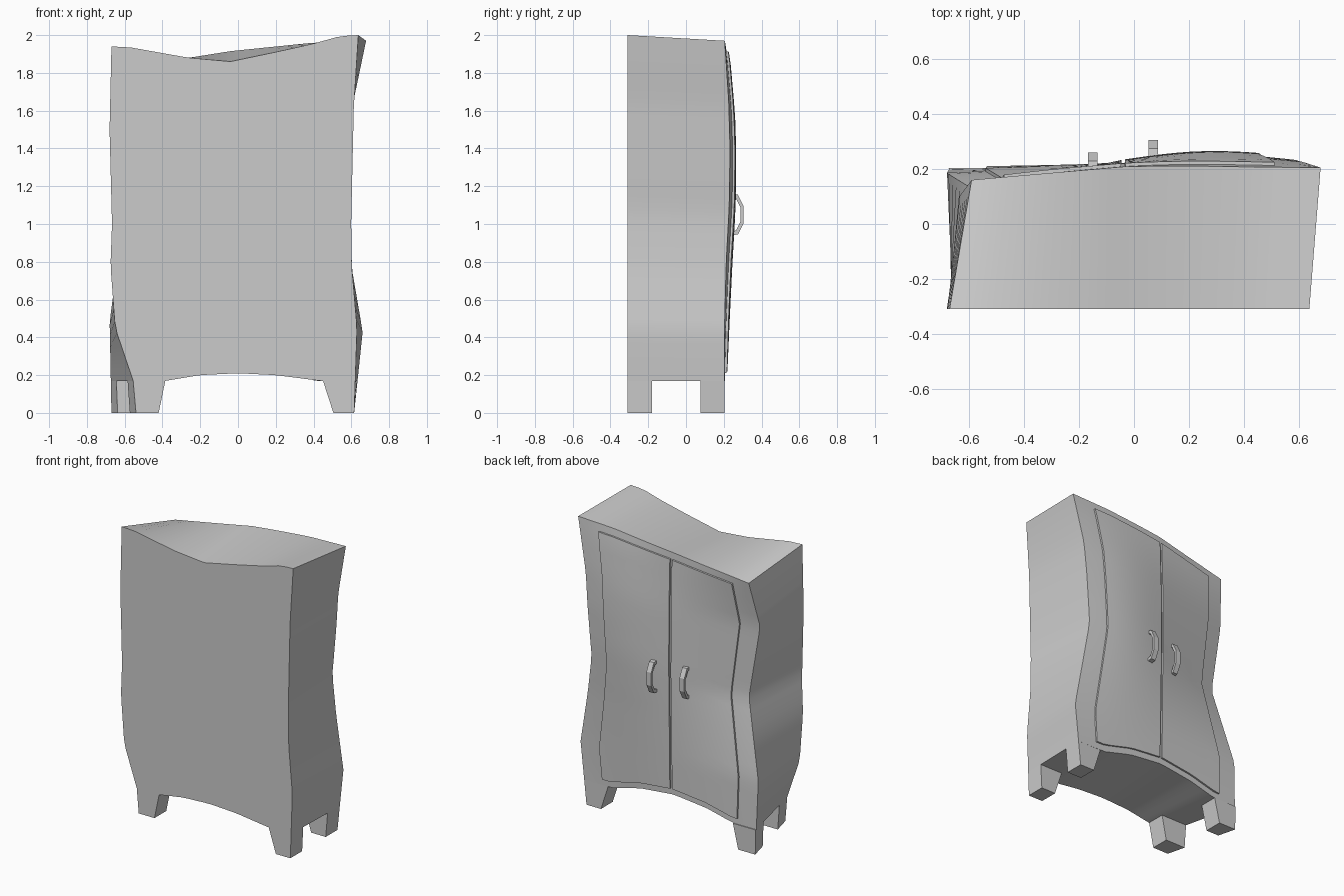
import bpy, bmesh, math
from mathutils import Vector

if "Cube" in bpy.data.objects:
    bpy.data.objects.remove(bpy.data.objects["Cube"])

SEAM = -0.04  # x of the line where the two doors meet


def poly(pts, t):
    """Piecewise linear lookup, clamped at both ends."""
    if t <= pts[0][0]:
        return pts[0][1]
    for (a, va), (b, vb) in zip(pts, pts[1:]):
        if t <= b:
            return va + (vb - va) * (t - a) / (b - a)
    return pts[-1][1]


# Wavy outlines: side edges are (z, x), top and bottom edges are (x, z)
BACK = dict(
    left=[(0, -.54), (.17, -.555), (.45, -.65), (.78, -.675), (1.0, -.667), (1.5, -.68), (1.94, -.67)],
    right=[(0, .615), (.45, .63), (.78, .602), (1.0, .599), (1.62, .613), (2.0, .637)],
    top=[(-.67, 1.94), (-.57, 1.935), (-.26, 1.88), (-.04, 1.86), (.2, 1.91), (.4, 1.955), (.54, 1.995), (.635, 2.0)],
    bottom=[(-.385, .17), (-.2, .2), (0, .21), (.2, .2), (.45, .168)])
DOOR_SIDE = dict(
    left=[(0, -.67), (.5, -.68), (1.02, -.555), (1.52, -.635), (1.83, -.59)],
    right=[(0, .615), (.43, .66), (.78, .60), (1.05, .56), (1.62, .605), (1.97, .678)],
    top=[(-.59, 1.83), (-.26, 1.88), (-.04, 1.915), (.4, 1.96), (.675, 1.97)],
    bottom=[(-.5, .17), (-.3, .22), (-.05, .25), (.2, .225), (.42, .168)])
# Depth of the door side along its edges and the seam, plus the swell of the right half (z, y)
DEPTH_LEFT = [(0, .203), (.5, .185), (1.02, .108), (1.52, .10), (1.83, .16)]
DEPTH_SEAM = [(0, .205), (.5, .212), (1.1, .222), (1.5, .22), (1.9, .208)]
DEPTH_RIGHT = [(0, .204), (.5, .205), (.8, .213), (1.1, .229), (1.4, .233), (1.65, .226), (1.97, .205)]
SWELL = [(.2, 0), (.5, .011), (.9, .022), (1.2, .027), (1.55, .025), (1.85, .013), (1.97, 0)]


def across(outline, u, z):
    l, r = poly(outline["left"], z), poly(outline["right"], z)
    if u < .5:
        return l + (SEAM - l) * u * 2
    return SEAM + (r - SEAM) * (u * 2 - 1)


def depth(u, z):
    seam = poly(DEPTH_SEAM, z)
    if u < .5:
        l = poly(DEPTH_LEFT, z)
        return l + (seam - l) * u * 2
    t = u * 2 - 1
    return seam + (poly(DEPTH_RIGHT, z) - seam) * t + poly(SWELL, z) * math.sin(math.pi * t)


def height(outline, u, v):
    b = poly(outline["bottom"], across(outline, u, .18))
    t = poly(outline["top"], across(outline, u, 1.95))
    return b + (t - b) * v


def back_point(u, v):
    z = height(BACK, u, v)
    return Vector((across(BACK, u, z), -.309, z))


def door_point(u, v):
    z = height(DOOR_SIDE, u, v)
    return Vector((across(DOOR_SIDE, u, z), depth(u, z), z))


def finish(bm, name, angle=30):
    bmesh.ops.recalc_face_normals(bm, faces=bm.faces)
    mesh = bpy.data.meshes.new(name)
    bm.to_mesh(mesh)
    bm.free()
    ob = bpy.data.objects.new(name, mesh)
    bpy.context.collection.objects.link(ob)
    bpy.ops.object.select_all(action='DESELECT')
    ob.select_set(True)
    bpy.context.view_layer.objects.active = ob
    bpy.ops.object.shade_smooth_by_angle(angle=math.radians(angle))
    return ob


def slab(name, us, vs, near, far):
    """Closed slab between two sheets sampled on the same u, v grid."""
    bm = bmesh.new()
    A, B = [[[bm.verts.new(f(u, v)) for v in vs] for u in us] for f in (near, far)]
    n, m = len(us), len(vs)
    for i in range(n - 1):
        for j in range(m - 1):
            for S in (A, B):
                bm.faces.new((S[i][j], S[i + 1][j], S[i + 1][j + 1], S[i][j + 1]))
        for j in (0, m - 1):
            bm.faces.new((A[i][j], A[i + 1][j], B[i + 1][j], B[i][j]))
    for j in range(m - 1):
        for i in (0, n - 1):
            bm.faces.new((A[i][j], A[i][j + 1], B[i][j + 1], B[i][j]))
    return finish(bm, name)


def steps(a, b, n):
    return [a + (b - a) * i / n for i in range(n + 1)]


# Cabinet body
slab("cabinet_body", steps(0, 1, 24), steps(0, 1, 28), door_point, back_point)

# Doors, standing slightly proud of the cabinet
vs = steps(.025, .972, 28)
for name, u0, u1 in (("left_door", .11, .494), ("right_door", .506, .89)):
    slab(name, steps(u0, u1, 10), vs,
         lambda u, v: door_point(u, v) + Vector((0, .012, 0)),
         lambda u, v: door_point(u, v) - Vector((0, .004, 0)))


# Legs: outer edge follows the cabinet side, inner edge tapers
def leg(name, side, w0, w1, inner_foot, inner_top):
    def sheet(w):
        def point(u, v):
            z = .17 * v
            b, f = poly(BACK[side], z), poly(DOOR_SIDE[side], z)
            outer = b + (f - b) * w
            inner = inner_foot + (inner_top - inner_foot) * v
            return Vector((outer + (inner - outer) * u, -.309 + .513 * w, z))
        return point
    slab(name, [0, 1], [0, 1], sheet(w0), sheet(w1))


leg("back_left_leg", "left", 0, .25, -.42, -.385)
leg("back_right_leg", "right", 0, .25, .505, .45)
leg("door_side_left_leg", "left", .75, 1, -.54, -.50)
leg("door_side_right_leg", "right", .75, 1, .505, .45)


# Handles: square bar swept along an arched path
def handle(name, x, y):
    path = [(-.012, -.11), (.022, -.105), (.052, -.045), (.052, .045), (.022, .105), (-.012, .11)]
    inside = [(-.012, -.088), (.012, -.085), (.036, -.037), (.036, .037), (.012, .085), (-.012, .088)]
    bm = bmesh.new()
    rings = []
    for (oy, oz), (iy, iz) in zip(path, inside):
        rings.append([bm.verts.new((x + dx, y + py, 1.05 + pz)) for dx, py, pz in
                      ((-.018, oy, oz), (.018, oy, oz), (.018, iy, iz), (-.018, iy, iz))])
    for r, s in zip(rings, rings[1:]):
        for k in range(4):
            bm.faces.new((r[k], r[(k + 1) % 4], s[(k + 1) % 4], s[k]))
    bm.faces.new(rings[0])
    bm.faces.new(rings[-1])
    finish(bm, name, 15)


handle("left_handle", -.15, .207)
handle("right_handle", .07, .253)
